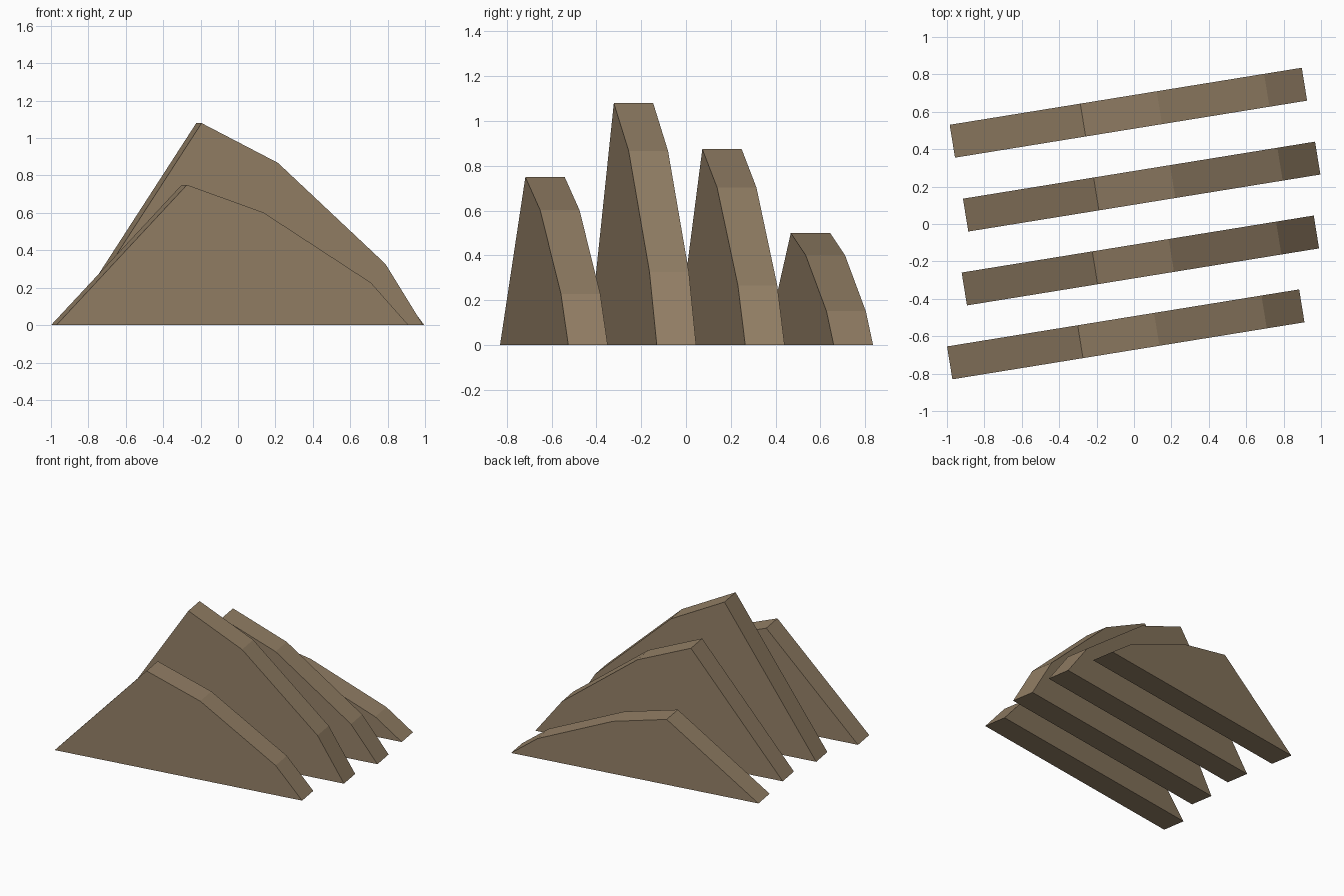
import bpy, bmesh, math
from mathutils import Matrix

if "Cube" in bpy.data.objects:
    bpy.data.objects.remove(bpy.data.objects["Cube"])

brown = bpy.data.materials.new("earthy brown")
brown.diffuse_color = (0.296, 0.216, 0.133, 1)
brown.use_nodes = True
brown.node_tree.nodes["Principled BSDF"].inputs["Base Color"].default_value = brown.diffuse_color

LENGTH, THICK = 1.907, 0.178
TURN = math.radians(9.2)
# ridge outline: fraction of length, fraction of peak height
PROFILE = [(0, 0), (0.371, 1), (0.588, 0.803), (0.893, 0.303), (1, 0)]


def slab(name, x, y, height):
    """Extrude the ridge outline through its thickness, turn and place it."""
    bm = bmesh.new()
    verts = [bm.verts.new(((u - 0.5) * LENGTH, -THICK / 2, v * height))
             for u, v in PROFILE]
    face = bm.faces.new(verts)
    side = bmesh.ops.extrude_face_region(bm, geom=[face])["geom"]
    moved = [g for g in side if isinstance(g, bmesh.types.BMVert)]
    bmesh.ops.translate(bm, verts=moved, vec=(0, THICK, 0))
    bmesh.ops.recalc_face_normals(bm, faces=bm.faces)
    bm.transform(Matrix.Translation((x, y, 0)) @ Matrix.Rotation(TURN, 4, 'Z'))
    mesh = bpy.data.meshes.new(name)
    bm.to_mesh(mesh)
    bm.free()
    mesh.materials.append(brown)
    bpy.context.collection.objects.link(bpy.data.objects.new(name, mesh))


# four parallel rock slabs, front to back
slab("front_slab", -0.044, -0.590, 0.75)
slab("tall_slab", 0.034, -0.195, 1.08)
slab("middle_slab", 0.041, 0.200, 0.875)
slab("back_slab", -0.030, 0.595, 0.50)
